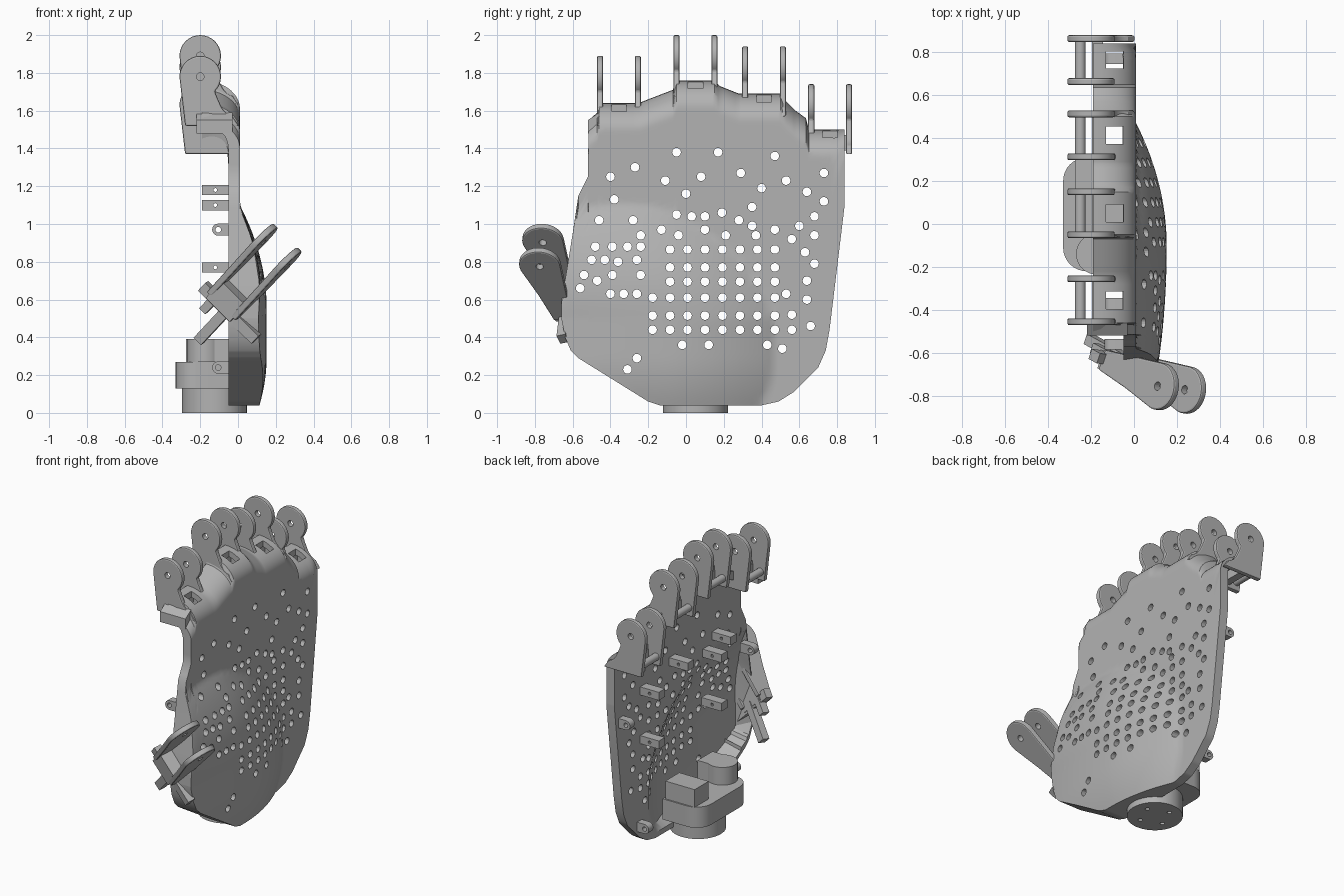
import bpy, bmesh, math
from mathutils import Matrix, Vector

cube = bpy.data.objects.get("Cube")
if cube:
    bpy.data.objects.remove(cube)

grey = bpy.data.materials.new("plain grey")
grey.use_nodes = True
grey.diffuse_color = (0.45, 0.45, 0.45, 1)
grey.node_tree.nodes["Principled BSDF"].inputs["Base Color"].default_value = grey.diffuse_color


# ---- helpers ----
def activate(obj):
    bpy.ops.object.select_all(action='DESELECT')
    obj.select_set(True)
    bpy.context.view_layer.objects.active = obj


def finish(name, bm, matrix=None, smooth=True):
    bmesh.ops.recalc_face_normals(bm, faces=bm.faces)
    mesh = bpy.data.meshes.new(name)
    bm.to_mesh(mesh)
    bm.free()
    mesh.materials.append(grey)
    obj = bpy.data.objects.new(name, mesh)
    bpy.context.collection.objects.link(obj)
    if matrix:
        mesh.transform(matrix)
    if smooth:
        activate(obj)
        bpy.ops.object.shade_smooth_by_angle(angle=math.radians(30))
    return obj


def add_box(bm, centre, size):
    m = Matrix.Translation(centre) @ Matrix.Diagonal((*size, 1))
    bmesh.ops.create_cube(bm, size=1, matrix=m)


def add_rod(bm, centre, radius, length, axis='Z', segments=16):
    turn = {'X': Matrix.Rotation(math.pi / 2, 4, 'Y'),
            'Y': Matrix.Rotation(math.pi / 2, 4, 'X'), 'Z': Matrix()}[axis]
    bmesh.ops.create_cone(bm, cap_ends=True, segments=segments, radius1=radius, radius2=radius,
                          depth=length, matrix=Matrix.Translation(centre) @ turn)


def add_prism(bm, points, start, offset):
    face = bm.faces.new([bm.verts.new(Vector(p) + Vector(start)) for p in points])
    new = bmesh.ops.extrude_face_region(bm, geom=[face], use_keep_orig=True)
    verts = [v for v in new["geom"] if isinstance(v, bmesh.types.BMVert)]
    bmesh.ops.translate(bm, verts=verts, vec=offset)


def cut(obj, cutter_bm, matrix=None):
    cutter = finish("cutter", cutter_bm, matrix, smooth=False)
    mod = obj.modifiers.new("holes", 'BOOLEAN')
    mod.operation, mod.solver, mod.object = 'DIFFERENCE', 'EXACT', cutter
    activate(obj)
    bpy.ops.object.modifier_apply(modifier=mod.name)
    bpy.data.objects.remove(cutter)
    bpy.ops.object.shade_smooth_by_angle(angle=math.radians(30))


def lerp_profile(profile, t):
    for (a, va), (b, vb) in zip(profile, profile[1:]):
        if t <= b:
            return va + (vb - va) * (t - a) / (b - a)
    return profile[-1][1]


def arc(cx, cz, r, start, end, n=20):
    angles = [math.radians(start + (end - start) * i / n) for i in range(n + 1)]
    return [(cx + r * math.cos(a), 0, cz + r * math.sin(a)) for a in angles]


# ---- palm shell: curved outer skin, hollow back, knuckle roof on top ----
EDGE = -.515
TOP = [(-.66, .58), (-.6, .95), (-.57, 1.15), (-.52, 1.25), (EDGE, 1.55), (-.47, 1.59),
       (-.46, 1.64), (-.25, 1.64), (-.2, 1.66), (-.07, 1.71), (-.05, 1.76), (.15, 1.76),
       (.18, 1.73), (.28, 1.69), (.5, 1.69), (.53, 1.65), (.58, 1.6), (.635, 1.56),
       (.65, 1.5), (.84, 1.5)]
BOTTOM = [(-.66, .5), (-.64, .4), (-.61, .33), (-.57, .29), (-.2, .06), (-.14, .04), (.4, .04),
          (.49, .06), (.57, .11), (.7, .24), (.74, .33), (.76, .44), (.84, 1.1)]
FINGERS = {"index": (-.355, 1.78), "middle": (.05, 1.89), "ring": (.413, 1.83), "little": (.763, 1.63)}
ROWS = 70


def skin(y, z):
    """Outer x, and how upright the skin is (1 upright, 0 level)."""
    dy = y + .1 + .2 * min(1, max(0, z * 2 - 1))
    dy /= .57 if dy > 0 else 1
    dz = max(0, z - .55) / .55 + max(0, .3 - z) / .5
    x = .01 + .142 * max(0, 1 - dy * dy - dz * dz)
    u = (z - lerp_profile(TOP, max(y, EDGE)) + .15) / .15
    upright = math.sqrt(max(0, 1 - max(u, 0) ** 2))
    return x - .2 * (1 - upright), upright


columns = sorted({p[0] for p in TOP + BOTTOM} | {round(-.64 + .03 * i, 3) for i in range(49)}
                 | {EDGE - .001 * i for i in range(1, 5)})
bm = bmesh.new()
outer, inner = [], []
for y in columns:
    top, low = lerp_profile(TOP, y), lerp_profile(BOTTOM, y)
    outer.append([])
    inner.append([])
    for r in range(ROWS + 1):
        z = top - (top - low) * (1 - r / ROWS) ** 1.5
        x, upright = skin(y, z)
        rim = z - low < .05 or y < -.63 or (y < EDGE and top - z < .06)
        outer[-1].append(bm.verts.new((x, y, z)))
        back = -.05 if rim and x > -.04 else x - .06 * upright
        inner[-1].append(bm.verts.new((back, y, z - .06 * (1 - upright))))
last = len(columns) - 1
for c in range(last):
    for r in range(ROWS):
        for side in (outer, inner):
            bm.faces.new((side[c][r], side[c + 1][r], side[c + 1][r + 1], side[c][r + 1]))
    for r in (0, ROWS):
        bm.faces.new((outer[c][r], outer[c + 1][r], inner[c + 1][r], inner[c][r]))
for c in (0, last):
    for r in range(ROWS):
        bm.faces.new((outer[c][r], outer[c][r + 1], inner[c][r + 1], inner[c][r]))
palm = finish("palm", bm)

# vent holes in hundredths (y, z): scattered ones, then a regular block
SCATTERED = [
    (-5, 138), (17, 138), (47, 136), (-27, 130), (-40, 125), (-11, 123), (8, 125), (29, 127),
    (73, 127), (53, 123), (40, 119), (64, 117), (73, 112), (0, 116), (-38, 113), (35, 109),
    (-5, 105), (3, 104), (10, 104), (19, 106), (28, 102), (68, 104), (-46, 102), (-28, 102),
    (-24, 94), (-13, 97), (-4, 94), (10, 97), (21, 94), (35, 99), (37, 94), (47, 97), (60, 99),
    (68, 94), (56, 92), (-48, 88), (-39, 88), (-31, 88), (-24, 88), (-50, 81), (-43, 81),
    (-36, 80), (-26, 81), (-54, 73), (-39, 73), (-24, 73), (-56, 66), (-47, 70), (-40, 63),
    (-33, 63), (-26, 63), (63, 85), (68, 79), (64, 70), (53, 63), (64, 60), (56, 52), (66, 46),
    (56, 44), (-2, 36), (12, 36), (43, 36), (51, 34), (-26, 29), (-31, 23)]
holes = [(y / 100, z / 100) for y, z in SCATTERED]
for first, z in ((1, .865), (1, .77), (1, .695), (0, .61), (0, .515), (0, .44)):
    holes += [(-.177 + .0925 * i, z) for i in range(first, 8)]
bm = bmesh.new()
for y, z in holes:
    add_rod(bm, (.05, y, z), .023, .5, 'X', 14)
for y, z in FINGERS.values():
    add_box(bm, (-.09, y, z - .16), (.08, .08, .2))
cut(palm, bm)

# ---- finger brackets: a pair of round-headed lugs with a pin and web ----
FINGER_LUG = arc(0, 0, .11, 180, -45) + [(.09, 0, -.11)] + arc(.21, -.11, .11, 200, 250, 5) \
    + [(.205, 0, -.26), (-.08, 0, -.26)]
THUMB_LUG = arc(0, 0, .11, 190, -10) + [(.085, 0, -.2), (.07, 0, -.4), (-.03, 0, -.4)]


def bracket(name, outline, matrix, gap, thick):
    bm = bmesh.new()
    for y in (-gap, gap):
        add_prism(bm, outline, (0, y - thick / 2, 0), (0, thick, 0))
    lugs = finish(name, bm, matrix)
    mod = lugs.modifiers.new("soft edge", 'BEVEL')
    mod.width, mod.segments, mod.angle_limit = .008, 2, math.radians(40)
    activate(lugs)
    bpy.ops.object.modifier_apply(modifier=mod.name)
    bm = bmesh.new()
    add_rod(bm, (0, 0, 0), .02, .5, 'Y')
    cut(lugs, bm, matrix)


for name, (y, z) in FINGERS.items():
    place = Matrix.Translation((-.2, y, z))
    bracket(name + "_finger_lugs", FINGER_LUG, place, .1, .032)
    bm = bmesh.new()
    add_rod(bm, (-.05, 0, -.2), .025, .2, 'Y')
    add_box(bm, (.03, 0, -.2), (.05, .2, .08))
    finish(name + "_finger_pin", bm, place)

# ---- sloped shelf beside the index finger ----
bm = bmesh.new()
shelf = [(0, -.52, 1.48), (0, -.46, 1.48), (0, -.46, 1.59), (0, -.52, 1.55)]
add_prism(bm, shelf, (-.22, 0, 0), (.19, 0, 0))
finish("index_shelf", bm)

# ---- thumb, tilted out of the palm edge ----
axis_z = Vector((.637, -.354, .685)).normalized()
axis_x = Vector((.72, -.1, -.69)).cross(axis_z).normalized()
axis_y = axis_z.cross(axis_x)
tilt = Matrix((axis_x, axis_y, axis_z)).transposed().to_4x4()
thumb = Matrix.Translation((.185, -.765, .85)) @ tilt
bracket("thumb_lugs", THUMB_LUG, thumb, .09, .036)
bm = bmesh.new()
add_box(bm, (.025, 0, -.36), (.09, .18, .13))
add_box(bm, (.01, .05, -.41), (.05, .4, .06))
add_box(bm, (0, .03, -.52), (.05, .055, .26))
add_box(bm, (0, -.06, -.46), (.05, .045, .1))
finish("thumb_base", bm, thumb)

# ---- wrist mount: round foot, rounded flange, hub and block ----
bm = bmesh.new()
add_rod(bm, (-.125, .05, .065), .172, .13, segments=48)
foot = finish("wrist_foot", bm)
bm = bmesh.new()
for i in range(4):
    a = math.pi / 2 * i + .4
    add_rod(bm, (-.125 + .1 * math.cos(a), .05 + .1 * math.sin(a), 0), .014, .08)
cut(foot, bm)
bm = bmesh.new()
flange = [(-.04, -.2, 0)] + [(x, -.11 + z, 0) for x, _, z in arc(-.22, 0, .11, 270, 180, 8)] \
    + [(x, .2 + z, 0) for x, _, z in arc(-.22, 0, .11, 180, 90, 8)] + [(-.04, .31, 0)]
add_prism(bm, flange, (0, 0, .13), (0, 0, .14))
finish("wrist_flange", bm)
bm = bmesh.new()
add_rod(bm, (-.175, -.14, .33), .095, .12, segments=32)
add_box(bm, (-.1, -.14, .33), (.11, .16, .12))
finish("wrist_hub", bm)
bm = bmesh.new()
add_box(bm, (-.165, .225, .33), (.22, .15, .12))
finish("wrist_block", bm)

# ---- inner pegs and rim eyelets ----
bm = bmesh.new()
pegs = ((-.24, 1.18), (.22, 1.18), (-.14, 1.1), (.53, 1.1), (-.14, .77), (.53, .77))
for y, z in pegs:
    add_box(bm, (-.115, y, z), (.15, .065, .055))
peg_set = finish("inner_pegs", bm)
bm = bmesh.new()
for y, z in pegs:
    add_rod(bm, (-.12, y, z), .01, .2, 'Y', 10)
cut(peg_set, bm)
bm = bmesh.new()
eyelets = ((-.56, .97), (.77, .97), (.57, .19), (-.37, .24))
for y, z in eyelets:
    ring = arc(-.105, z, .032, 90, 270, 10)
    add_prism(bm, ring + [(-.03, 0, z - .032), (-.03, 0, z + .032)], (0, y - .025, 0), (0, .05, 0))
lugs = finish("rim_eyelets", bm)
bm = bmesh.new()
for y, z in eyelets:
    add_rod(bm, (-.105, y, z), .015, .1, 'Y')
cut(lugs, bm)
